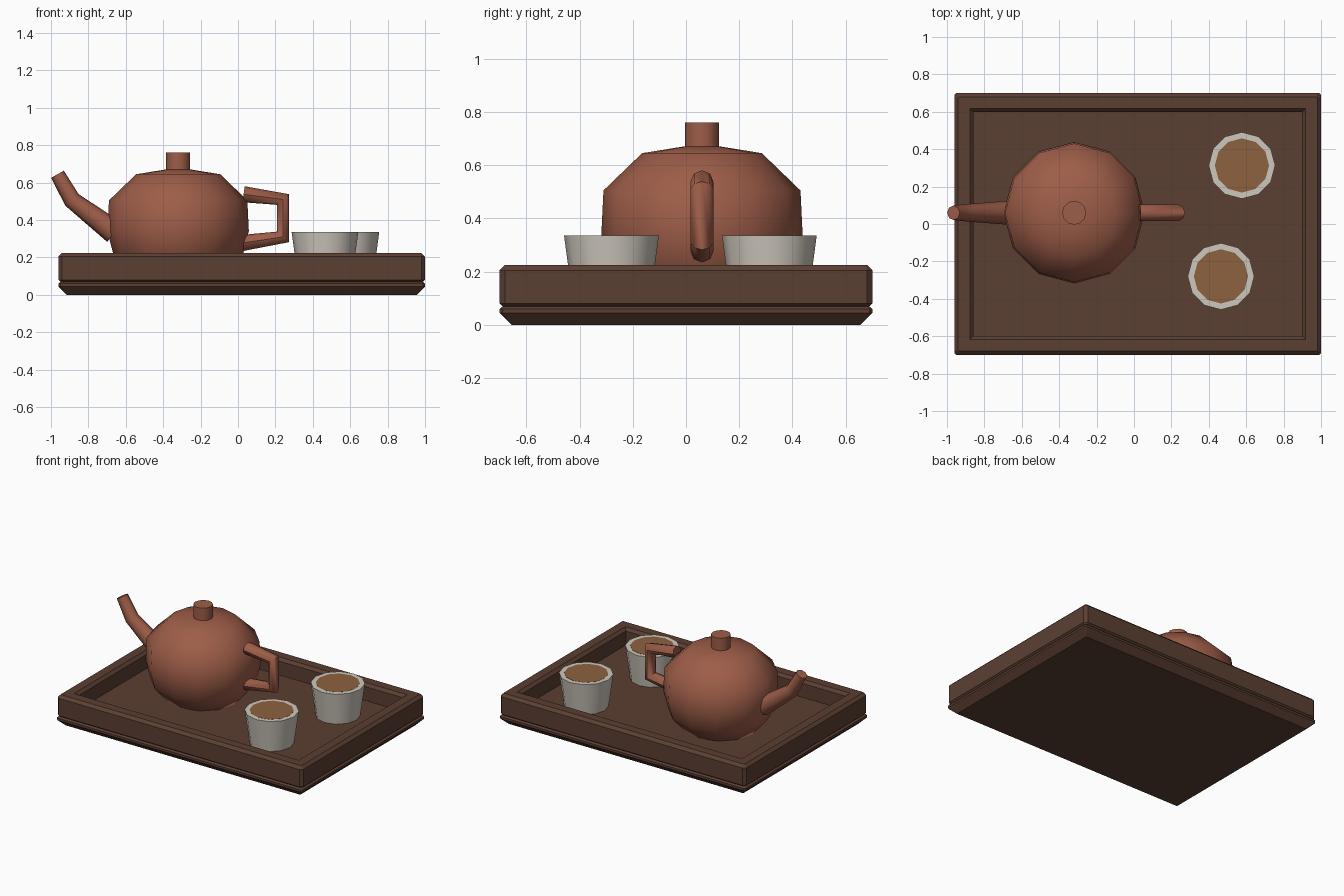
import bpy, bmesh, math

if "Cube" in bpy.data.objects:
    bpy.data.objects.remove(bpy.data.objects["Cube"])


def material(name, rgb):
    m = bpy.data.materials.new(name)
    m.diffuse_color = (*rgb, 1)
    m.use_nodes = True
    m.node_tree.nodes["Principled BSDF"].inputs["Base Color"].default_value = m.diffuse_color
    return m


CLAY = material("clay", (0.34, 0.11, 0.065))
WOOD = material("dark_wood", (0.105, 0.05, 0.032))
CERAMIC = material("pale_ceramic", (0.62, 0.58, 0.51))
TEA = material("tea", (0.27, 0.12, 0.05))

POT = (-0.32, 0.06)
FLOOR = 0.105


def loft(name, rings, mat, smooth=None):
    """Skin a stack of equal-sized rings and cap both ends."""
    bm = bmesh.new()
    rows = [[bm.verts.new(p) for p in ring] for ring in rings]
    n = len(rows[0])
    for a, b in zip(rows, rows[1:]):
        for i in range(n):
            j = (i + 1) % n
            bm.faces.new((a[i], a[j], b[j], b[i]))
    bm.faces.new(rows[0][::-1])
    bm.faces.new(rows[-1])
    bmesh.ops.remove_doubles(bm, verts=bm.verts, dist=1e-5)
    bmesh.ops.recalc_face_normals(bm, faces=bm.faces)
    me = bpy.data.meshes.new(name)
    bm.to_mesh(me)
    bm.free()
    me.materials.append(mat)
    ob = bpy.data.objects.new(name, me)
    bpy.context.collection.objects.link(ob)
    if smooth:
        bpy.ops.object.select_all(action='DESELECT')
        bpy.context.view_layer.objects.active = ob
        ob.select_set(True)
        bpy.ops.object.shade_smooth_by_angle(angle=math.radians(smooth))
    return ob


def turned(name, centre, profile, mat, sides=12, smooth=50):
    cx, cy = centre
    rings = [[(cx + r * math.cos(math.tau * i / sides),
               cy + r * math.sin(math.tau * i / sides), z) for i in range(sides)]
             for r, z in profile]
    return loft(name, rings, mat, smooth)


def tray_ring(inset, z, cut):
    """Rectangle with small cut corners."""
    x0, x1, y1 = -0.96 + inset, 1.0 - inset, 0.70 - inset
    return [(x0 + cut, -y1, z), (x1 - cut, -y1, z), (x1, -y1 + cut, z), (x1, y1 - cut, z),
            (x1 - cut, y1, z), (x0 + cut, y1, z), (x0, y1 - cut, z), (x0, -y1 + cut, z)]


def tube(name, points, depth, mat):
    """Round bent bar in the plane through the pot's centre."""
    cu = bpy.data.curves.new(name, 'CURVE')
    cu.dimensions = '3D'
    cu.bevel_depth = depth
    cu.bevel_resolution = 2
    cu.use_fill_caps = True
    sp = cu.splines.new('POLY')
    sp.points.add(len(points) - 1)
    for p, (x, z, r) in zip(sp.points, points):
        p.co = (x, POT[1], z, 1)
        p.radius = r / depth
    cu.materials.append(mat)
    ob = bpy.data.objects.new(name, cu)
    bpy.context.collection.objects.link(ob)
    bpy.ops.object.select_all(action='DESELECT')
    bpy.context.view_layer.objects.active = ob
    ob.select_set(True)
    bpy.ops.object.convert(target='MESH')
    bpy.ops.object.shade_smooth_by_angle(angle=math.radians(50))


# Tray: chamfered foot, groove, raised rim and sunken floor
loft("tray", [tray_ring(*p) for p in (
    (0.045, 0.0, 0.0), (0.0, 0.045, 0.01), (0.0, 0.06, 0.01), (0.012, 0.07, 0.01),
    (0.0, 0.08, 0.02), (0.0, 0.205, 0.02), (0.02, 0.225, 0.005),
    (0.083, 0.225, 0.0), (0.102, 0.205, 0.0), (0.102, FLOOR, 0.0))], WOOD)

# Teapot body and knob
turned("teapot_body", POT, ((0.25, FLOOR), (0.345, 0.21), (0.378, 0.34), (0.37, 0.505),
                            (0.225, 0.645), (0.07, 0.67)), CLAY)
turned("teapot_knob", POT, ((0.064, 0.65), (0.064, 0.76)), CLAY)

# Spout and handle
tube("teapot_spout", ((-0.66, 0.335, 0.065), (-0.888, 0.508, 0.047), (-0.965, 0.645, 0.039)),
     0.065, CLAY)
tube("teapot_handle", ((0.03, 0.538, 0.043), (0.24, 0.51, 0.043), (0.24, 0.31, 0.043),
                       (0.025, 0.278, 0.043)), 0.043, CLAY)

# Two filled cups
for i, c in enumerate(((0.465, -0.28), (0.577, 0.313)), 1):
    turned(f"cup_{i}", c, ((0.147, FLOOR), (0.178, 0.335)), CERAMIC)
    turned(f"cup_{i}_tea", c, ((0.145, 0.325), (0.145, 0.336)), TEA)
